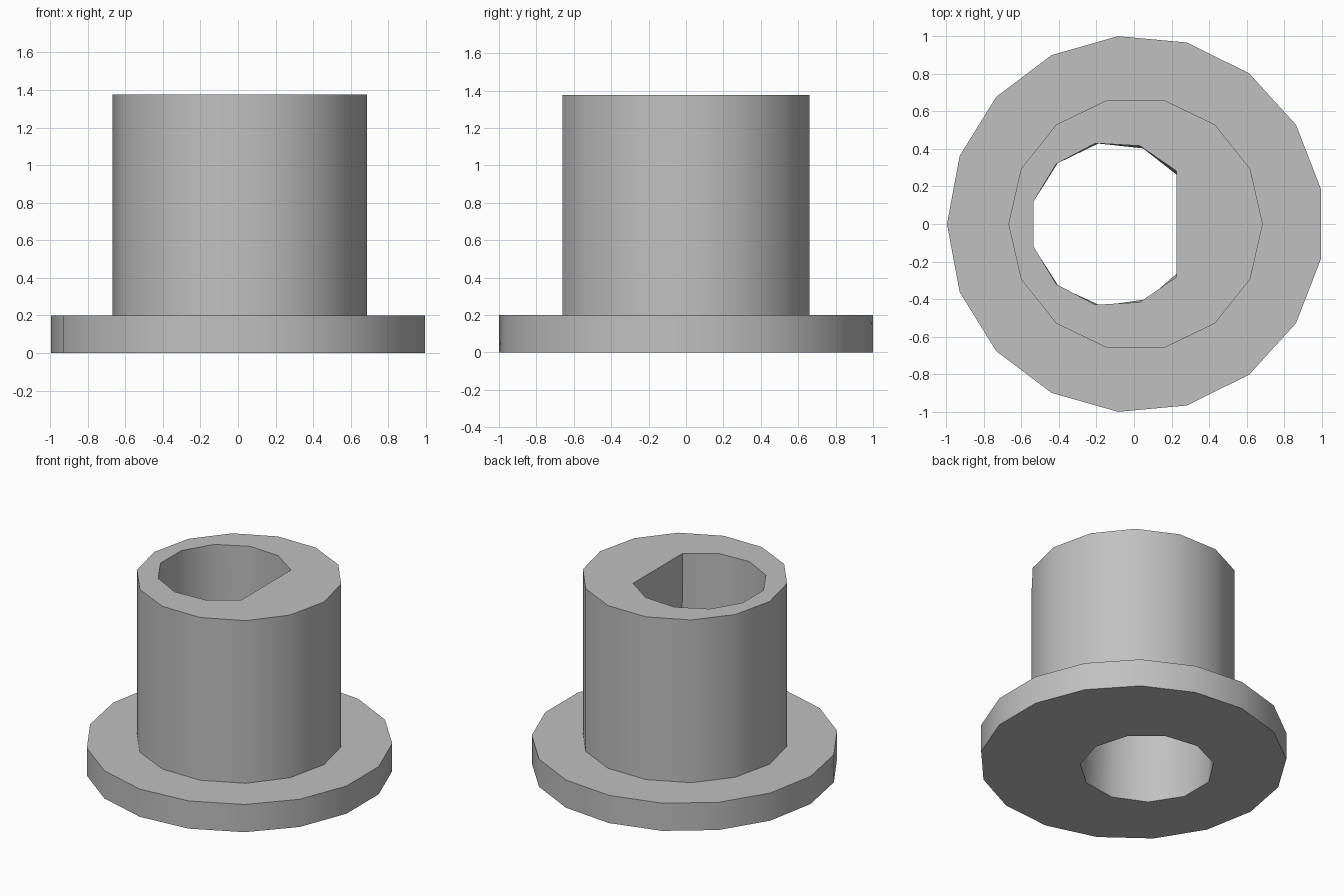
import bpy, bmesh
from math import sin, cos, pi, radians

cube = bpy.data.objects.get("Cube")
if cube:
    bpy.data.objects.remove(cube)

AXIS_X = 0.0085                  # axis of flange and barrel
BORE_X, BORE_R = -0.112, 0.44    # offset bore
FLANGE_TOP, TOP = 0.2, 1.375
FLAT = radians(40)               # half angle of the bore's flat

bm = bmesh.new()


def arc(cx, r, z, angles):
    return [bm.verts.new((cx + r * cos(a), r * sin(a), z)) for a in angles]


def circle(cx, r, z, n, start=0.0):
    return arc(cx, r, z, [start + 2 * pi * i / n for i in range(n)])


def strip(low, high, closed=False):
    """Wall of quads between two rows of equal length."""
    n = len(low)
    for i in range(n if closed else n - 1):
        j = (i + 1) % n
        bm.faces.new((low[i], low[j], high[j], high[i]))


def loop_edges(loop):
    edges = []
    for a, b in zip(loop, loop[1:] + loop[:1]):
        edges.append(bm.edges.get((a, b)) or bm.edges.new((a, b)))
    return edges


def ring(outer, inner):
    """Flat face between an outer and an inner outline."""
    bmesh.ops.triangle_fill(bm, use_beauty=True,
                            edges=loop_edges(outer) + loop_edges(inner))


# Outer walls of the flange and barrel
flange_low = circle(AXIS_X, 1.004, 0, 17, pi)
flange_high = circle(AXIS_X, 1.004, FLANGE_TOP, 17, pi)
barrel_low = circle(AXIS_X, 0.677, FLANGE_TOP, 14)
barrel_high = circle(AXIS_X, 0.677, TOP, 14)
strip(flange_low, flange_high, True)
strip(barrel_low, barrel_high, True)

# Bore: round at the bottom, D-shaped above
bore_low = circle(BORE_X, BORE_R, 0, 11)
bore_high = arc(BORE_X, BORE_R, TOP,
                [FLAT + (2 * pi - 2 * FLAT) * i / 9 for i in range(10)])
ledge = arc(BORE_X, BORE_R, FLANGE_TOP, [-FLAT, 0, FLAT])
strip(bore_low[1:], bore_high)
strip([bore_low[-1], bore_low[0], bore_low[1]], ledge)
bm.faces.new((bore_low[1], bore_high[0], ledge[2]))
bm.faces.new((bore_low[-1], ledge[0], bore_high[-1]))

# Flat of the D and the ledge under it
bm.faces.new((ledge[0], ledge[2], bore_high[0], bore_high[-1]))
bm.faces.new(ledge)

# Level faces
ring(flange_low, bore_low)
ring(flange_high, barrel_low)
ring(barrel_high, bore_high)
bmesh.ops.recalc_face_normals(bm, faces=bm.faces[:])

mesh = bpy.data.meshes.new("flanged_bushing")
bm.to_mesh(mesh)
bm.free()
bushing = bpy.data.objects.new("flanged_bushing", mesh)
bpy.context.collection.objects.link(bushing)

# Plain grey
COLOUR = (0.53, 0.53, 0.53, 1)
grey = bpy.data.materials.new("plain_grey")
grey.use_nodes = True
grey.diffuse_color = COLOUR
grey.node_tree.nodes["Principled BSDF"].inputs["Base Color"].default_value = COLOUR
mesh.materials.append(grey)

bpy.ops.object.select_all(action='DESELECT')
bushing.select_set(True)
bpy.context.view_layer.objects.active = bushing
bpy.ops.object.shade_smooth_by_angle(angle=radians(36))
